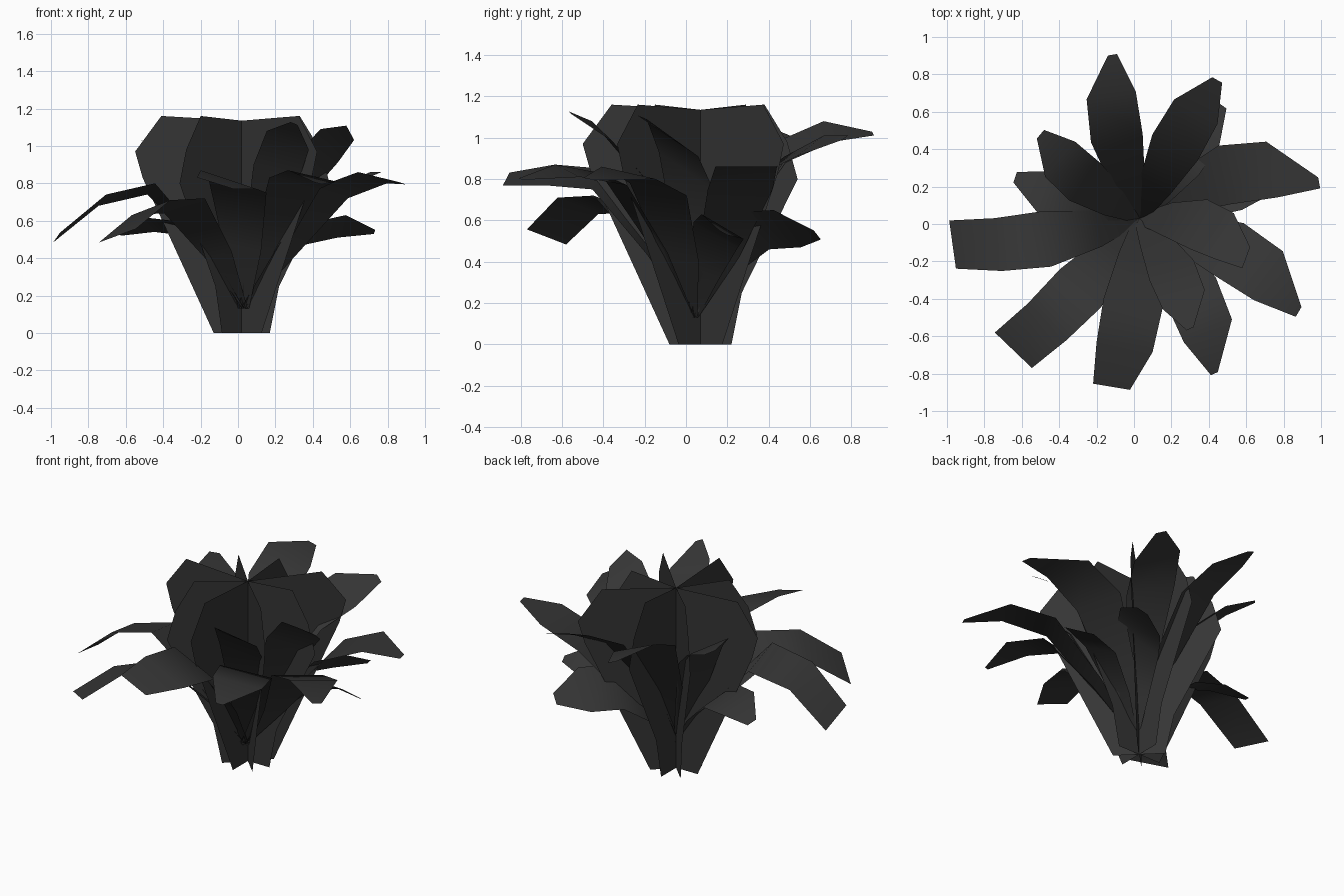
import bpy
from math import cos, sin, radians, hypot

mat = bpy.data.materials.new("dark_foliage")
mat.diffuse_color = (0.035, 0.035, 0.035, 1)


def make(name, verts, faces, smooth=False):
    mesh = bpy.data.meshes.new(name)
    mesh.from_pydata(verts, [], faces)
    mesh.update()
    mesh.materials.append(mat)
    for p in mesh.polygons:
        p.use_smooth = smooth
    ob = bpy.data.objects.new(name, mesh)
    bpy.context.collection.objects.link(ob)
    return ob


# Crossed upright foliage cards: two half outlines sharing a centre line
CX, CY = 0.02, 0.07
LONG = [(0.15, 0), (0.53, 0.83), (0.57, 0.97), (0.43, 1.16)]
SHORT = [(0.15, 0), (0.2, 0.25), (0.47, 0.8), (0.42, 0.98), (0.31, 1.16)]


def card(name, angle):
    a = radians(angle)
    verts, faces = [], []
    for side, outline in ((1, LONG), (-1, SHORT)):
        start = len(verts)
        for r, z in [(0, 0)] + outline + [(0, 1.135)]:
            verts.append((CX + side * r * cos(a), CY + side * r * sin(a), z))
        faces.append(list(range(start, len(verts))))
    make(name, verts, faces)


for i, angle in enumerate((180, 45, 270, 315)):
    card(f"foliage_card_{i + 1}", angle)


# Arching leaves: strips from the heart of the plant to a blunt tip,
# bowed sideways in plan and rolled about their length
def leaf(name, tx, ty, z1, z2, z3, z4, half, tip, roll, bow):
    bx, by = 0.03, 0.03
    dx, dy = tx - bx, ty - by
    d = hypot(dx, dy)
    nx, ny = -dy / d, dx / d
    stations = [(0, 0.13, 0.03, 0, 0), (0.22, z1, half * 0.65, 0.5, 0.6),
                (0.5, z2, half, 1, 1), (0.76, z3, half * 0.95, 1, 0.85),
                (1, z4, tip, tip / half, 0)]
    verts = []
    for f, z, w, k, b in stations:
        for s in (-1, 1):
            off = w * s + bow * b
            verts.append((bx + dx * f + nx * off, by + dy * f + ny * off,
                          z + s * roll * k))
    faces = [(2 * i, 2 * i + 1, 2 * i + 3, 2 * i + 2) for i in range(4)]
    make(name, verts, faces, True)


# tip x, tip y, heights along the leaf, half width, tip half width, roll, bow
LEAVES = {
    "back_leaf": (-0.115, 0.905, 0.55, 0.93, 1.03, 1.02, 0.14, 0.025, 0.05, 0.05),
    "back_right_leaf": (0.445, 0.77, 0.52, 0.86, 0.96, 1, 0.14, 0.03, 0.05, 0.02),
    "back_right_low_leaf": (0.47, 0.635, 0.36, 0.55, 0.56, 0.53, 0.12, 0.03, -0.09, 0),
    "right_leaf": (0.99, 0.22, 0.42, 0.75, 0.86, 0.86, 0.16, 0.03, 0, 0.14),
    "front_right_leaf": (0.88, -0.47, 0.42, 0.75, 0.83, 0.8, 0.16, 0.03, -0.03, 0.1),
    "right_low_leaf": (0.73, 0.18, 0.34, 0.53, 0.57, 0.54, 0.11, 0.02, -0.06, 0.04),
    "front_side_leaf": (0.43, -0.8, 0.46, 0.8, 0.84, 0.8, 0.15, 0.02, -0.03, 0.08),
    "front_leaf": (-0.12, -0.87, 0.46, 0.8, 0.82, 0.8, 0.16, 0.1, -0.05, 0.04),
    "front_left_leaf": (-0.645, -0.675, 0.42, 0.68, 0.67, 0.52, 0.15, 0.137, 0.04, 0.03),
    "left_leaf": (-0.97, -0.11, 0.47, 0.77, 0.71, 0.51, 0.15, 0.13, 0.03, 0.04),
    "left_low_leaf": (-0.635, 0.25, 0.37, 0.56, 0.58, 0.53, 0.12, 0.03, 0.04, 0.03),
    "back_left_leaf": (-0.5, 0.48, 0.48, 0.85, 0.98, 1.02, 0.13, 0.03, 0.04, 0.04),
    "upper_right_leaf": (0.6, -0.18, 0.48, 0.84, 1, 1.07, 0.14, 0.06, -0.09, 0.08),
    "upper_front_leaf": (0.3, -0.56, 0.48, 0.85, 1.03, 1.12, 0.13, 0.02, -0.05, 0.04),
}
for name, values in LEAVES.items():
    leaf(name, *values)
